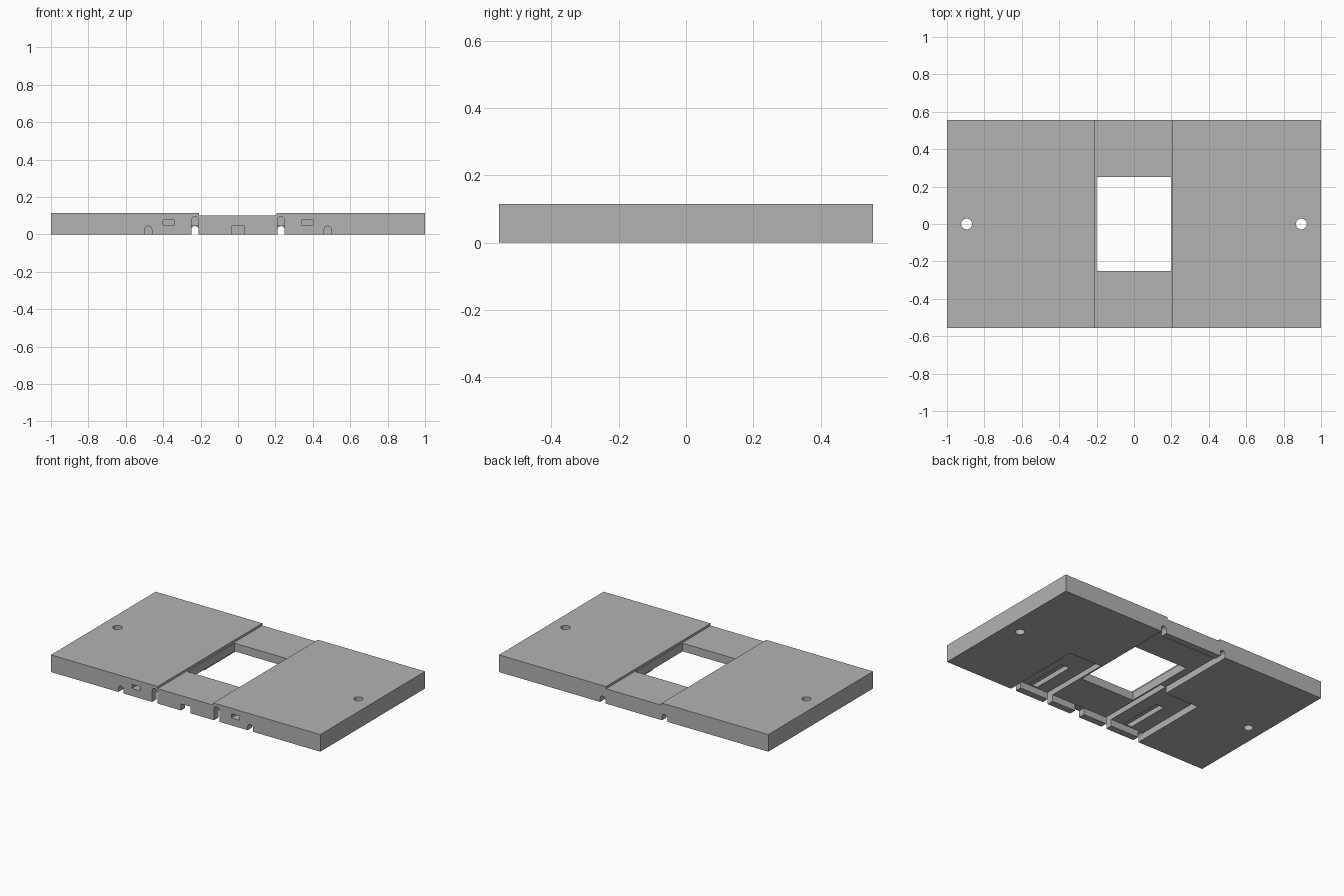
import bpy, bmesh, math

if "Cube" in bpy.data.objects:
    bpy.data.objects.remove(bpy.data.objects["Cube"], do_unlink=True)

HALF_DEPTH = 0.555
WALL = 0.51      # inner face of the front and back rims
POCKET = 0.045   # height of the underside pocket

grey = bpy.data.materials.new("light_grey")
grey.use_nodes = True
grey.diffuse_color = (0.45, 0.45, 0.45, 1)
grey.node_tree.nodes["Principled BSDF"].inputs["Base Color"].default_value = (0.45, 0.45, 0.45, 1)


def finish(name, bm):
    bmesh.ops.recalc_face_normals(bm, faces=bm.faces)
    mesh = bpy.data.meshes.new(name)
    bm.to_mesh(mesh)
    bm.free()
    mesh.materials.append(grey)
    obj = bpy.data.objects.new(name, mesh)
    bpy.context.collection.objects.link(obj)
    return obj


def prism(name, outline, y0, y1):
    """Extrude an x-z outline along y."""
    bm = bmesh.new()
    face = bm.faces.new([bm.verts.new((x, y0, z)) for x, z in outline])
    side = bmesh.ops.extrude_face_region(bm, geom=[face])["geom"]
    bmesh.ops.translate(bm, vec=(0, y1 - y0, 0),
                        verts=[v for v in side if isinstance(v, bmesh.types.BMVert)])
    return finish(name, bm)


def box(name, x0, x1, y0, y1, z0, z1):
    return prism(name, [(x0, z0), (x1, z0), (x1, z1), (x0, z1)], y0, y1)


def arch(name, x, radius, top, y0, y1):
    """Round-topped slot, open below the plate."""
    outline = [(x - radius, -0.1), (x + radius, -0.1)]
    for i in range(13):
        a = math.pi * i / 12
        outline.append((x + radius * math.cos(a), top - radius + radius * math.sin(a)))
    return prism(name, outline, y0, y1)


def drill(name, x, radius):
    bm = bmesh.new()
    bmesh.ops.create_cone(bm, cap_ends=True, segments=32, radius1=radius, radius2=radius, depth=1)
    bmesh.ops.translate(bm, vec=(x, 0, 0), verts=bm.verts)
    return finish(name, bm)


plate = box("base_plate", -1, 1, -HALF_DEPTH, HALF_DEPTH, 0, 0.115)

# Centre opening, sunken top strip and underside pockets
cutters = [
    box("top_recess", -0.208, 0.205, -1, 1, 0.1, 0.3),
    box("front_pocket", -0.5, 0.5, -WALL, 0, -0.1, POCKET),
    box("back_pocket", -0.25, 0.25, -0.1, WALL, -0.1, POCKET),
    box("centre_opening", -0.2, 0.2, -0.25, 0.25, -0.2, 0.4),
    box("centre_notch", -0.035, 0.035, -1, -0.4, -0.1, 0.044),
]

# Mirrored channels, notches, windows and screw holes
for s in (-1, 1):
    cutters += [
        arch("deep_channel", s * 0.23, 0.0195, 0.095, -1, -0.001),
        arch("back_notch", s * 0.23, 0.0195, 0.044, 0.4, 1),
        arch("outer_notch", s * 0.48, 0.0195, 0.044, -1, -0.4),
        box("window", s * 0.37 - 0.03, s * 0.37 + 0.03, -1, -0.4, 0.05, 0.078),
        box("window_slot", s * 0.37 - 0.03, s * 0.37 + 0.03, -0.505, -0.2, 0.02, 0.078),
        drill("screw_hole", s * 0.895, 0.029),
    ]

for cutter in cutters:
    cutter.hide_render = True
    mod = plate.modifiers.new("cut", 'BOOLEAN')
    mod.operation = 'DIFFERENCE'
    mod.solver = 'EXACT'
    mod.object = cutter

# Apply the cuts and drop the cutters
bpy.context.view_layer.update()
graph = bpy.context.evaluated_depsgraph_get()
cut_mesh = bpy.data.meshes.new_from_object(plate.evaluated_get(graph))
plate.modifiers.clear()
plate.data = cut_mesh
cut_mesh.materials.clear()
cut_mesh.materials.append(grey)
for poly in cut_mesh.polygons:
    poly.material_index = 0
for cutter in cutters:
    bpy.data.objects.remove(cutter, do_unlink=True)

# Smooth the round holes, keep the corners crisp
bpy.ops.object.select_all(action='DESELECT')
bpy.context.view_layer.objects.active = plate
plate.select_set(True)
bpy.ops.object.shade_smooth_by_angle(angle=math.radians(30))
